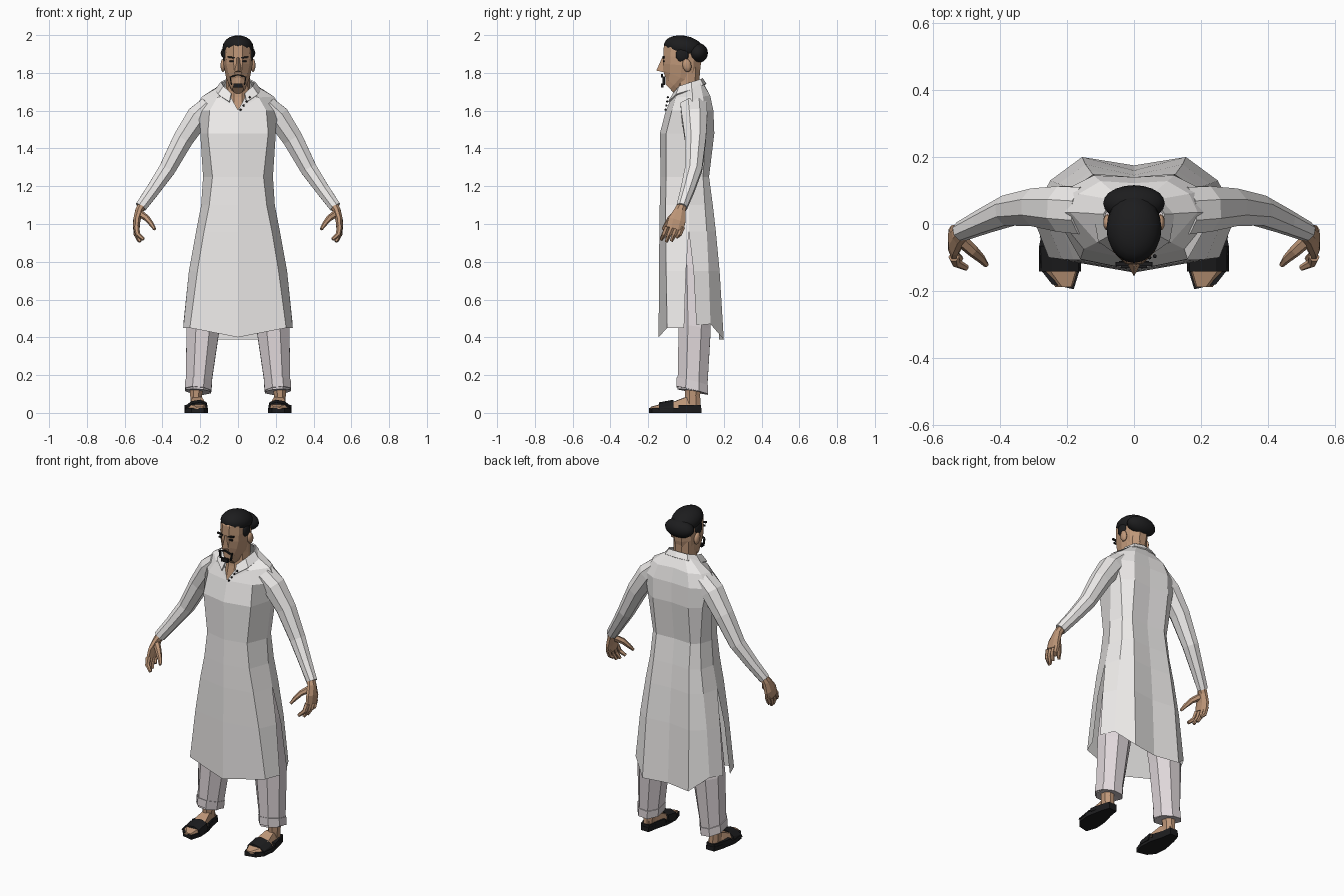
import bpy, bmesh, math
from mathutils import Vector, Matrix


def material(name, r, g, b):
    m = bpy.data.materials.new(name)
    m.diffuse_color = (r, g, b, 1)
    return m


SKIN = material("skin", .52, .31, .19)
CLOTH = material("white_cloth", .86, .84, .83)
PANTS = material("pale_cloth", .74, .68, .70)
BLACK = material("black", .012, .012, .013)


def make(name, bm, mat, mirror=False, solid=0):
    bmesh.ops.recalc_face_normals(bm, faces=bm.faces)
    me = bpy.data.meshes.new(name)
    bm.to_mesh(me)
    bm.free()
    me.materials.append(mat)
    ob = bpy.data.objects.new(name, me)
    bpy.context.collection.objects.link(ob)
    if mirror:
        ob.modifiers.new("mirror", 'MIRROR').merge_threshold = .0005
    if solid:
        s = ob.modifiers.new("thickness", 'SOLIDIFY')
        s.thickness, s.offset = solid, 0
    return ob


def loft(rows, closed=False, caps=False, skip=lambda r, c: False):
    bm = bmesh.new()
    vs = [[bm.verts.new(p) for p in r] for r in rows]
    n = len(rows[0])
    for r in range(len(rows) - 1):
        for c in range(n if closed else n - 1):
            if not skip(r, c):
                d = (c + 1) % n
                bm.faces.new((vs[r][c], vs[r][d], vs[r + 1][d], vs[r + 1][c]))
    if caps:
        bm.faces.new(vs[0])
        bm.faces.new(vs[-1])
    bmesh.ops.remove_doubles(bm, verts=bm.verts, dist=.0005)
    return bm


def tube(name, path, mat, n=8, mirror=True, caps=True, slant=0):
    """Path of x, y, z, half depth, half width; sections stand across the path."""
    rows, pts = [], [Vector(p[:3]) for p in path]
    for i, p in enumerate(path):
        t = (pts[min(i + 1, len(pts) - 1)] - pts[max(i - 1, 0)]).normalized()
        u = Vector((0, 1, 0))
        u = (u - t * u.dot(t)).normalized()
        v = t.cross(u)
        ring = []
        for k in range(n):
            a = 2 * math.pi * (k + .5) / n
            s = 1 / math.cos(math.pi / n)
            q = pts[i] + u * math.cos(a) * p[3] * s + v * math.sin(a) * p[4] * s
            q.z -= slant * (q.y - p[1])
            ring.append(q)
        rows.append(ring)
    return make(name, loft(rows, True, caps), mat, mirror)


def ball(name, loc, size, mat, rot=0, mirror=False, seg=20):
    bm = bmesh.new()
    m = Matrix.Translation(loc) @ Matrix.Rotation(rot, 4, 'X') @ Matrix.Diagonal((*size, 1))
    bmesh.ops.create_uvsphere(bm, u_segments=seg, v_segments=seg // 2, radius=1, matrix=m)
    for f in bm.faces:
        f.smooth = True
    return make(name, bm, mat, mirror)


def box(name, loc, size, mat, mirror=False, rot=0):
    bm = bmesh.new()
    m = Matrix.Translation(loc) @ Matrix.Rotation(rot, 4, 'Y') @ Matrix.Diagonal((*size, 1))
    bmesh.ops.create_cube(bm, size=1, matrix=m)
    return make(name, bm, mat, mirror)


def slab(name, outline, z0, z1, mat):
    return make(name, loft([[(x, y, z) for x, y in outline] for z in (z0, z1)], True, True), mat, True)


# Long shirt: half rings from front centre round to back centre, slit at each side
def ring(z, fy, f, s, sb, m, b, by, dz=(0,) * 7):
    xy = [(0, fy), f, s, (s[0], sb), m, b, (0, by)]
    return [(x, y, z + d) for (x, y), d in zip(xy, dz)]


shirt = [
    ring(.45, -.145, (.255, -.10), (.29, -.01), .055, (.25, .13), (.155, .2), .175,
         (-.05, 0, 0, .015, .02, -.062, -.062)),
    ring(.75, -.143, (.215, -.105), (.26, .0), .04, (.225, .12), (.145, .178), .16),
    ring(.96, -.141, (.18, -.108), (.222, .015), .015, (.195, .11), (.13, .158), .146),
    ring(1.1, -.139, (.152, -.108), (.195, .015), .015, (.172, .1), (.12, .142), .132),
    ring(1.25, -.135, (.135, -.105), (.185, .015), .015, (.16, .09), (.115, .122), .115),
    ring(1.48, -.138, (.16, -.105), (.2, .035), .035, (.185, .105), (.12, .15), .14),
    ring(1.6, -.107, (.15, -.075), (.24, .035), .035, (.21, .1), (.12, .145), .14),
    ring(1.67, -.106, (.11, -.055), (.19, .035), .035, (.165, .09), (.1, .128), .122,
         (-.068, 0, .005, .005, .005, .01, .015)),
    ring(1.73, -.105, (.045, -.068), (.095, .03), .03, (.08, .075), (.05, .085), .09,
         (-.127, -.045, 0, 0, .015, .02, .02)),
]
make("long_shirt", loft(shirt, skip=lambda r, c: c == 2 and r < 2), CLOTH, True)

# Folded collar, sleeves and cuffs
collar = [[(.045, -.092, 1.645), (.105, -.05, 1.685), (.118, .03, 1.71), (.075, .09, 1.735), (0, .105, 1.74)],
          [(.035, -.066, 1.69), (.075, -.035, 1.728), (.088, .03, 1.75), (.06, .075, 1.765), (0, .085, 1.77)]]
make("collar", loft(collar), CLOTH, True, .008)
tube("sleeve", [(.15, .04, 1.63, .07, .05), (.21, .045, 1.57, .068, .062), (.29, .05, 1.45, .056, .054),
                (.375, .04, 1.29, .045, .044), (.45, .008, 1.18, .036, .036), (.515, -.022, 1.09, .028, .031)],
     CLOTH)
for i in range(4):
    ball("button", (.014 + .016 * i, -.108 + .004 * i, 1.605 + .022 * i), (.006,) * 3, BLACK, seg=8)

# Trousers with turned-up cuffs
tube("trouser_leg", [(.211, .033, .115, .078, .064), (.186, .046, .45, .085, .088),
                     (.14, .04, .75, .085, .095), (.09, .025, 1.0, .085, .09)], PANTS, slant=.1)
tube("trouser_cuff", [(.212, .033, .118, .084, .07), (.208, .034, .165, .083, .071)], PANTS, slant=.22)

# Feet and open-toed sandals
sole = [(.195, .083), (.248, .083), (.265, .03), (.284, -.07), (.276, -.14), (.245, -.18),
        (.18, -.195), (.16, -.13), (.165, -.05), (.185, .02)]


def inset(k, y0, y1):
    return [(.215 + (x - .215) * k, max(y0, min(y1, y * k))) for x, y in sole]


slab("sandal_sole", sole, 0, .026, BLACK)
slab("heel_rim", inset(.97, -.04, .082), .02, .042, BLACK)
strap = [[(.158, y, .015), (.166, y, h), (.2, y, h + .014), (.245, y, h + .006), (.274, y, h - .014), (.284, y, .015)]
         for y, h in ((-.142, .042), (-.065, .056))]
make("sandal_strap", loft(strap, True, True), BLACK, True)
foot = [[(x0, y, .02), (x0 + .006, y, h), (x1 - .02, y, h - .002), (x1, y, .02)] for y, x0, x1, h in
        ((-.188, .182, .235, .032), (-.14, .168, .27, .045), (-.06, .172, .27, .062),
         (0, .185, .262, .085), (.07, .195, .252, .06))]
make("foot", loft(foot, True, True), SKIN, True)
tube("ankle", [(.222, .035, .04, .042, .029), (.222, .035, .09, .04, .031), (.216, .035, .2, .045, .04)], SKIN)

# Hands
tube("palm", [(.505, -.018, 1.105, .023, .023), (.523, -.032, 1.07, .03, .021),
              (.536, -.048, 1.02, .046, .019), (.538, -.06, .975, .046, .017)], SKIN)
for i in range(4):
    y, drop = -.098 + .027 * i, (.0, .012, .008, -.012)[i]
    out = (-.03, -.012, -.006, -.004)[i]
    tube("finger", [(.538, y, .985, .013, .014), (.54 + out * .3, y - .018, .945, .012, .012),
                    (.53 + out, y - .033, .918 - drop, .008, .008)], SKIN, 6)
tube("thumb", [(.52, -.045, 1.055, .018, .018), (.482, -.08, 1.03, .016, .014),
               (.457, -.103, .998, .012, .011), (.441, -.122, .972, .007, .007)], SKIN, 6)

# Neck and head
tube("neck", [(0, .0, 1.56, .09, .075), (0, .005, 1.67, .068, .062), (0, .01, 1.75, .062, .06),
              (0, .012, 1.84, .062, .06)], SKIN, 10, False)
tube("head", [(0, -.085, 1.715, .035, .028), (0, -.065, 1.735, .06, .043), (0, -.03, 1.775, .098, .06),
              (0, -.022, 1.84, .1, .072), (0, -.02, 1.885, .1, .074), (0, -.018, 1.93, .1, .072),
              (0, -.012, 1.975, .075, .055)], SKIN, 10, False)
nose = [[(-.009, -.118, 1.88), (.009, -.118, 1.88), (0, -.126, 1.882)],
        [(-.022, -.115, 1.803), (.022, -.115, 1.803), (0, -.157, 1.812)]]
make("nose", loft(nose, True, True), SKIN)
ball("ear", (.079, .005, 1.84), (.014, .024, .036), SKIN, .2, True, 10)

# Eyes, brows, moustache and beard
box("eye", (.034, -.118, 1.862), (.024, .01, .009), BLACK, True)
box("brow", (.036, -.119, 1.882), (.038, .012, .008), BLACK, True, -.15)
box("moustache", (.019, -.127, 1.785), (.038, .01, .007), BLACK, True, .3)
box("beard_side", (.038, -.118, 1.758), (.006, .014, .045), BLACK, True, .15)
box("goatee", (0, -.126, 1.733), (.045, .012, .022), BLACK)

# Hair swept back into a wide bun
ball("hair", (0, -.012, 1.935), (.082, .106, .062), BLACK, -.18)
ball("hair_bun", (0, .062, 1.905), (.092, .054, .053), BLACK)
ball("sideburn", (.07, -.02, 1.895), (.012, .035, .04), BLACK, 0, True, 10)
